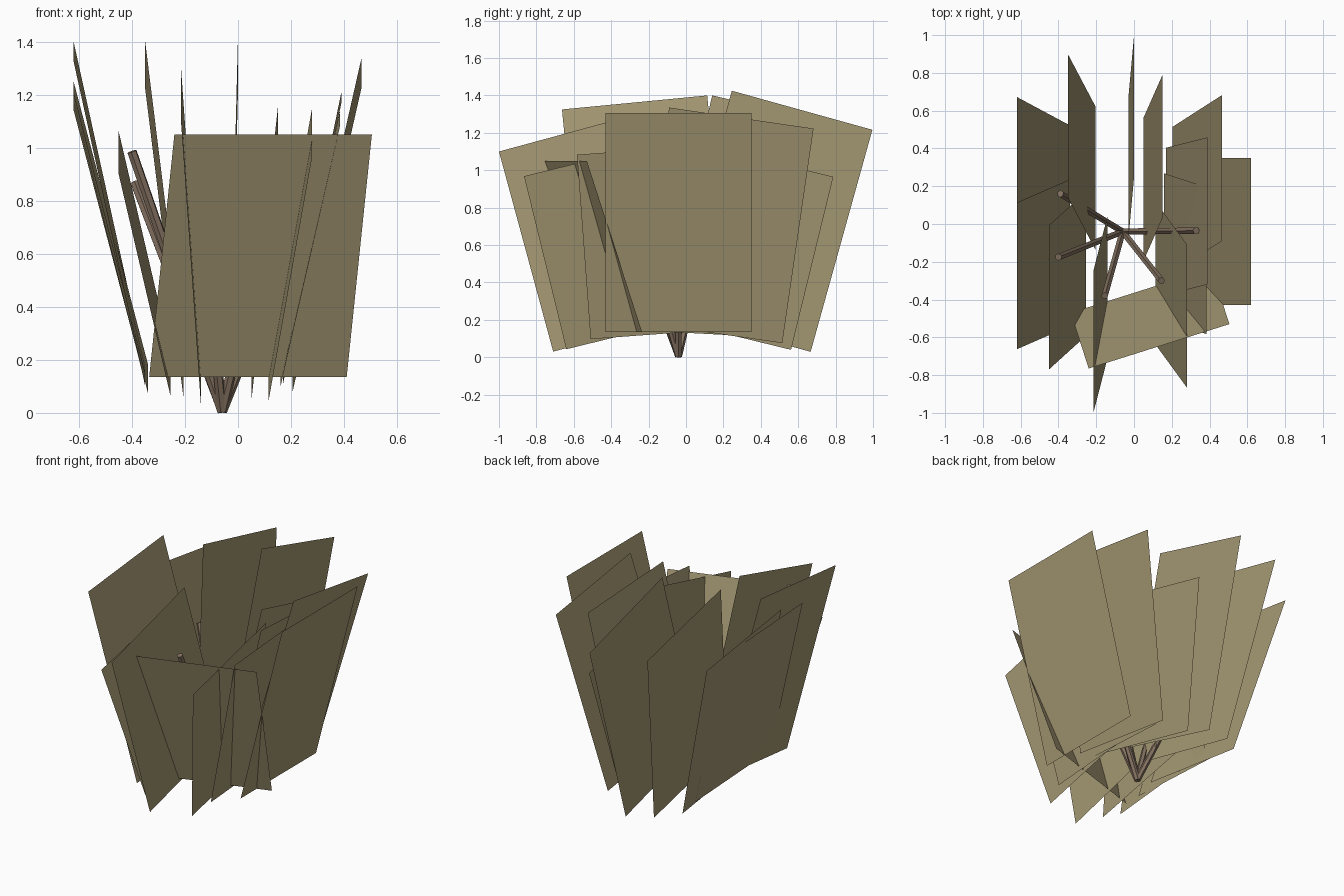
import bpy, bmesh, math
from mathutils import Vector

if "Cube" in bpy.data.objects:
    bpy.data.objects.remove(bpy.data.objects["Cube"])

WIDTH = 0.78          # shared width of every leaf card
BASE = Vector((-0.06, -0.04, 0.0))


def material(name, color):
    m = bpy.data.materials.new(name)
    m.diffuse_color = (*color, 1.0)
    m.use_nodes = True
    m.node_tree.nodes["Principled BSDF"].inputs["Base Color"].default_value = m.diffuse_color
    return m


leaf_mat = material("dry olive leaf", (0.37, 0.31, 0.17))
stem_mat = material("brown stem", (0.23, 0.165, 0.118))


def add_object(name, bm, mat):
    mesh = bpy.data.meshes.new(name)
    bm.to_mesh(mesh)
    bm.free()
    mesh.materials.append(mat)
    ob = bpy.data.objects.new(name, mesh)
    bpy.context.collection.objects.link(ob)
    return ob


def leaf_card(name, top, bottom, across):
    """Flat rectangle from its top and bottom corner and its width vector."""
    bm = bmesh.new()
    top, bottom = Vector(top), Vector(bottom)
    corners = [bottom, bottom + across, top + across, top]
    face = bm.faces.new([bm.verts.new(c) for c in corners])
    face.normal_update()
    centre = face.calc_center_median()
    if face.normal.dot(Vector((centre.x - BASE.x, centre.y - BASE.y, 0))) < 0:
        face.normal_flip()
    add_object(name, bm, leaf_mat)


# Side leaves: top x, y, z and bottom x, y, z of the corner nearest the front
side_leaves = [
    (0.62, -0.43, 1.305, 0.32, -0.43, 0.135),
    (0.465, -0.09, 1.335, 0.205, -0.257, 0.188),
    (0.39, -0.32, 1.21, 0.17, -0.375, 0.15),
    (0.385, -0.583, 1.083, 0.16, -0.51, 0.097),
    (0.15, 0.03, 1.15, 0.05, -0.196, 0.225),
    (0.28, -0.866, 0.968, 0.115, -0.64, 0.043),
    (0.0, 0.245, 1.425, -0.03, -0.085, 0.238),
    (-0.215, -1.0, 1.10, -0.14, -0.71, 0.03),
    (-0.35, 0.14, 1.40, -0.205, -0.135, 0.23),
    (-0.45, -0.77, 0.90, -0.255, -0.593, 0.065),
    (-0.62, -0.10, 1.25, -0.34, -0.25, 0.185),
    (-0.62, -0.663, 1.325, -0.35, -0.545, 0.10),
    (-0.62, -0.32, 1.21, -0.35, -0.375, 0.15),
]
for i, (xt, yt, zt, xb, yb, zb) in enumerate(side_leaves):
    # width runs square to the leaf's lean in the side plane
    across = Vector((0, zt - zb, yb - yt)).normalized() * WIDTH
    leaf_card(f"side_leaf_{i + 1}", (xt, yt, zt), (xb, yb, zb), across)

# Front leaf, turned to face forward
leaf_card("front_leaf", (-0.24, -0.765, 1.05), (-0.335, -0.47, 0.135),
          Vector((0.745, 0.235, 0)))


# Thin six-sided stems fanning out from the base
def stem(name, tip, radius=0.019):
    axis = Vector(tip) - BASE
    bm = bmesh.new()
    bmesh.ops.create_cone(bm, cap_ends=True, segments=6, radius1=radius,
                          radius2=radius, depth=axis.length)
    ob = add_object(name, bm, stem_mat)
    ob.rotation_euler = axis.to_track_quat('Z', 'Y').to_euler()
    ob.location = BASE + axis / 2 + Vector((0, 0, 0.006))


stem_tips = [(0.33, -0.035, 0.98), (0.145, -0.30, 0.88), (-0.155, -0.38, 0.92),
             (-0.40, -0.175, 0.98), (-0.39, 0.16, 0.865)]
for i, tip in enumerate(stem_tips):
    stem(f"stem_{i + 1}", tip)
